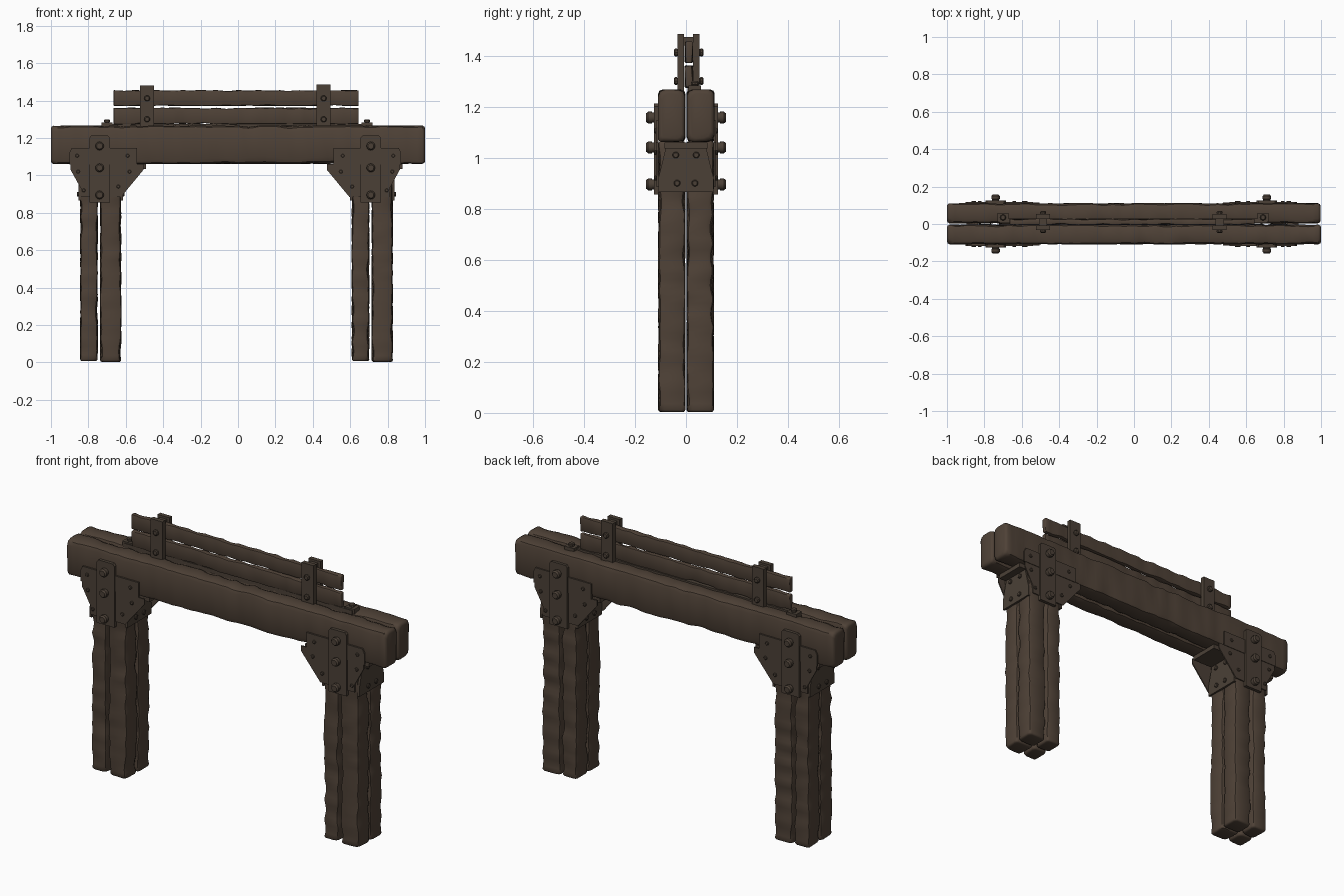
import bpy, bmesh, math
from mathutils import Vector, Matrix, noise

if "Cube" in bpy.data.objects:
    bpy.data.objects.remove(bpy.data.objects["Cube"])

wood = bpy.data.materials.new("dark brown wood")
wood.diffuse_color = (0.078, 0.054, 0.038, 1)
wood.use_nodes = True
wood.node_tree.nodes["Principled BSDF"].inputs["Base Color"].default_value = wood.diffuse_color
iron = bpy.data.materials.new("dark brown iron")
iron.diffuse_color = (0.070, 0.051, 0.037, 1)
iron.use_nodes = True
iron.node_tree.nodes["Principled BSDF"].inputs["Base Color"].default_value = iron.diffuse_color


def finish(bm, name, mat, angle=35):
    bmesh.ops.recalc_face_normals(bm, faces=bm.faces)
    me = bpy.data.meshes.new(name)
    bm.to_mesh(me)
    bm.free()
    ob = bpy.data.objects.new(name, me)
    bpy.context.collection.objects.link(ob)
    me.materials.append(mat)
    bpy.ops.object.select_all(action='DESELECT')
    ob.select_set(True)
    bpy.context.view_layer.objects.active = ob
    bpy.ops.object.shade_smooth_by_angle(angle=math.radians(angle))
    return ob


def timber(name, lo, hi, axis, chamfer, seed, rough=0.008, stations=40):
    """Weathered timber: chamfered section swept along an axis, worn by noise."""
    lo, hi = Vector(lo), Vector(hi)
    u, v = [a for a in range(3) if a != axis]
    mid = (lo + hi) / 2
    hu, hv = (hi[u] - lo[u]) / 2, (hi[v] - lo[v]) / 2
    span = hi[axis] - lo[axis]
    cap = min(chamfer * 0.6, 0.02)
    # stations along the length, with rounded ends
    ts = [lo[axis], lo[axis] + cap * 0.3, lo[axis] + cap]
    ts += [lo[axis] + cap + (span - 2 * cap) * i / stations for i in range(1, stations)]
    ts += [hi[axis] - cap, hi[axis] - cap * 0.3, hi[axis]]
    n = len(ts)
    bm = bmesh.new()
    rings = []
    for k, t in enumerate(ts):
        e = min(k, n - 1 - k)
        shrink = {0: cap, 1: cap * 0.4}.get(e, 0)
        ring = []
        for c, (su, sv) in enumerate([(1, 1), (-1, 1), (-1, -1), (1, -1)]):
            wear = noise.noise(Vector((t * 7, c * 5.3, seed * 3.7)))
            ch = chamfer * (1 + 0.8 * wear)
            cuts = [(0, ch), (0.3 * ch, 0.3 * ch), (ch, 0)]
            if su * sv < 0:
                cuts.reverse()
            for du, dv in cuts:
                chip_u = rough * abs(noise.noise(Vector((t * 9, c * 2.1 + 4, seed))))
                chip_v = rough * abs(noise.noise(Vector((t * 9, c * 2.1 + 9, seed))))
                p = Vector((0, 0, 0))
                p[axis] = t
                p[u] = mid[u] + su * (hu - du - shrink - chip_u)
                p[v] = mid[v] + sv * (hv - dv - shrink - chip_v)
                ring.append(bm.verts.new(p))
        rings.append(ring)
    for a, b in zip(rings, rings[1:]):
        for i in range(12):
            j = (i + 1) % 12
            bm.faces.new((a[i], a[j], b[j], b[i]))
    bm.faces.new(rings[0])
    bm.faces.new(rings[-1])
    return finish(bm, name, wood, 40)


def plate(name, outline, axis, a, b):
    """Flat plate: outline in the two other axes, thickness a..b along axis."""
    bm = bmesh.new()
    u, v = [k for k in range(3) if k != axis]

    def vert(q, w):
        p = Vector((0, 0, 0))
        p[u], p[v], p[axis] = q[0], q[1], w
        return bm.verts.new(p)
    A, B = [vert(q, a) for q in outline], [vert(q, b) for q in outline]
    bm.faces.new(A)
    bm.faces.new(B)
    for i in range(len(A)):
        j = (i + 1) % len(A)
        bm.faces.new((A[i], A[j], B[j], B[i]))
    return finish(bm, name, iron, 20)


def box(name, x0, x1, y0, y1, z0, z1):
    return plate(name, [(x0, y0), (x1, y0), (x1, y1), (x0, y1)], 2, z0, z1)


def bolt(name, pos, direction, r, h, sides=12):
    """Domed bolt head standing out along direction."""
    bm = bmesh.new()
    prof = [(0.85, 0), (0.85, 0.25), (1, 0.3), (1, 0.75), (0.7, 1)]
    rot = Vector(direction).to_track_quat('Z', 'Y').to_matrix().to_4x4()
    M = Matrix.Translation(pos) @ rot
    rings = [[bm.verts.new(M @ Vector((r * f * math.cos(2 * math.pi * i / sides),
                                       r * f * math.sin(2 * math.pi * i / sides), h * g)))
              for i in range(sides)] for f, g in prof]
    for a, b in zip(rings, rings[1:]):
        for i in range(sides):
            j = (i + 1) % sides
            bm.faces.new((a[i], a[j], b[j], b[i]))
    bm.faces.new(rings[0])
    bm.faces.new(rings[-1])
    return finish(bm, name, iron)


# Split crossbeam
timber("beam_front", (-1, -0.11, 1.06), (1, -0.002, 1.267), 0, 0.024, 1, 0.012, 70)
timber("beam_back", (-1, 0.002, 1.06), (0.998, 0.112, 1.267), 0, 0.024, 2, 0.012, 70)

# Legs, each a cluster of four posts, with their iron brackets
for side, s, c, x0 in (("left", -1, -0.74, -0.845), ("right", 1, 0.71, 0.607)):
    for i, (xa, xb) in enumerate([(0, 0.096), (0.106, 0.222)]):
        for j, (ya, yb) in enumerate([(-0.11, -0.001), (0.001, 0.11)]):
            timber(f"{side}_post_{i}{j}", (x0 + xa, ya, 0.003 + 0.004 * (1 - i)),
                   (x0 + xb, yb, 1.065), 2, 0.016, 10 + i * 3 + j * 5 + s, 0.016, 45)

    for f, face in ((-1, "front"), (1, "back")):
        y = f * 0.108
        tag = f"{side}_{face}"
        # horizontal strap, triangular gusset and vertical strap
        plate(tag + "_strap", [(c + s * q, z) for q, z in
              [(0.162, 1.058), (0.162, 1.12), (0.15, 1.145), (-0.2, 1.145), (-0.2, 1.058)]],
              1, y, f * 0.118)
        plate(tag + "_gusset", [(c + s * q, z) for q, z in
              [(0.155, 1.06), (0.155, 1.03), (0.1, 0.93), (0.1, 0.885), (-0.115, 0.885),
               (-0.235, 1.03), (-0.235, 1.06)]], 1, y, f * 0.115)
        plate(tag + "_upright", [(c + q, z) for q, z in
              [(-0.055, 0.855), (0.055, 0.855), (0.055, 1.2), (0.045, 1.212),
               (-0.045, 1.212), (-0.055, 1.2)]], 1, y, f * 0.126)
        for k, z in enumerate((0.895, 1.04, 1.157)):
            bolt(f"{tag}_bolt_{k}", (c, f * 0.124, z), (0, f, 0), 0.023, 0.033)
        # small rivets
        for k, (q, z) in enumerate([(0.12, 1.105), (-0.15, 1.105), (0.115, 1.02),
                                    (-0.16, 1.02), (-0.1, 0.94), (0.085, 0.92)]):
            bolt(f"{tag}_rivet_{k}", (c + s * q, f * 0.114, z), (0, f, 0), 0.01, 0.01, 8)

    # plates on the leg sides and flanges under the beam
    for d, edge, reach in ((-1, x0, 0), (1, x0 + 0.222, 0)):
        reach = 0.05 if d == s else 0.13
        tag = side + ("_outer" if d == s else "_inner")
        plate(tag + "_side_plate", [(-0.108, 0.865), (0.108, 0.865), (0.108, 0.92),
              (0.08, 1.035), (-0.08, 1.035), (-0.108, 0.92)], 0, edge - d * 0.006, edge + d * 0.007)
        xa, xb = sorted((edge - d * 0.01, edge + d * reach))
        box(tag + "_flange", xa, xb, -0.085, 0.085, 1.035, 1.06)
        for k, (y, z) in enumerate([(-0.035, 0.9), (0.035, 0.9), (-0.04, 1.01), (0.04, 1.01)]):
            bolt(f"{tag}_side_rivet_{k}", (edge + d * 0.005, y, z), (d, 0, 0), 0.013, 0.012, 10)

# Two thin planks above the beam
timber("lower_plank", (-0.665, -0.006, 1.272), (0.645, 0.028, 1.362), 0, 0.006, 31, 0.016, 50)
timber("upper_plank", (-0.665, -0.006, 1.37), (0.645, 0.028, 1.456), 0, 0.006, 37, 0.012, 50)

# Base strip and end tabs holding the planks to the beam
box("base_strip", -0.72, 0.71, 0.006, 0.03, 1.25, 1.274)
for side, x in (("left", -0.70), ("right", 0.69)):
    box(side + "_tab", x - 0.03, x + 0.03, 0.01, 0.058, 1.255, 1.282)
    bolt(side + "_tab_bolt", (x, 0.035, 1.28), (0, 0, 1), 0.016, 0.02, 10)

# Clamps: a plate on either face of the planks, joined by bolts and a top spacer
for side, x, top in (("left", -0.486, 1.48), ("right", 0.458, 1.485)):
    box(side + "_clamp_front", x - 0.037, x + 0.037, -0.033, -0.008, 1.25, top)
    box(side + "_clamp_back", x - 0.037, x + 0.037, 0.028, 0.053, 1.25, top)
    box(side + "_clamp_spacer", x - 0.022, x + 0.022, -0.01, 0.03, 1.44, top - 0.012)
    for k, z in enumerate((1.3, 1.412)):
        bolt(f"{side}_clamp_front_bolt_{k}", (x, -0.031, z), (0, -1, 0), 0.016, 0.016, 10)
        bolt(f"{side}_clamp_back_bolt_{k}", (x, 0.051, z), (0, 1, 0), 0.016, 0.018, 10)
